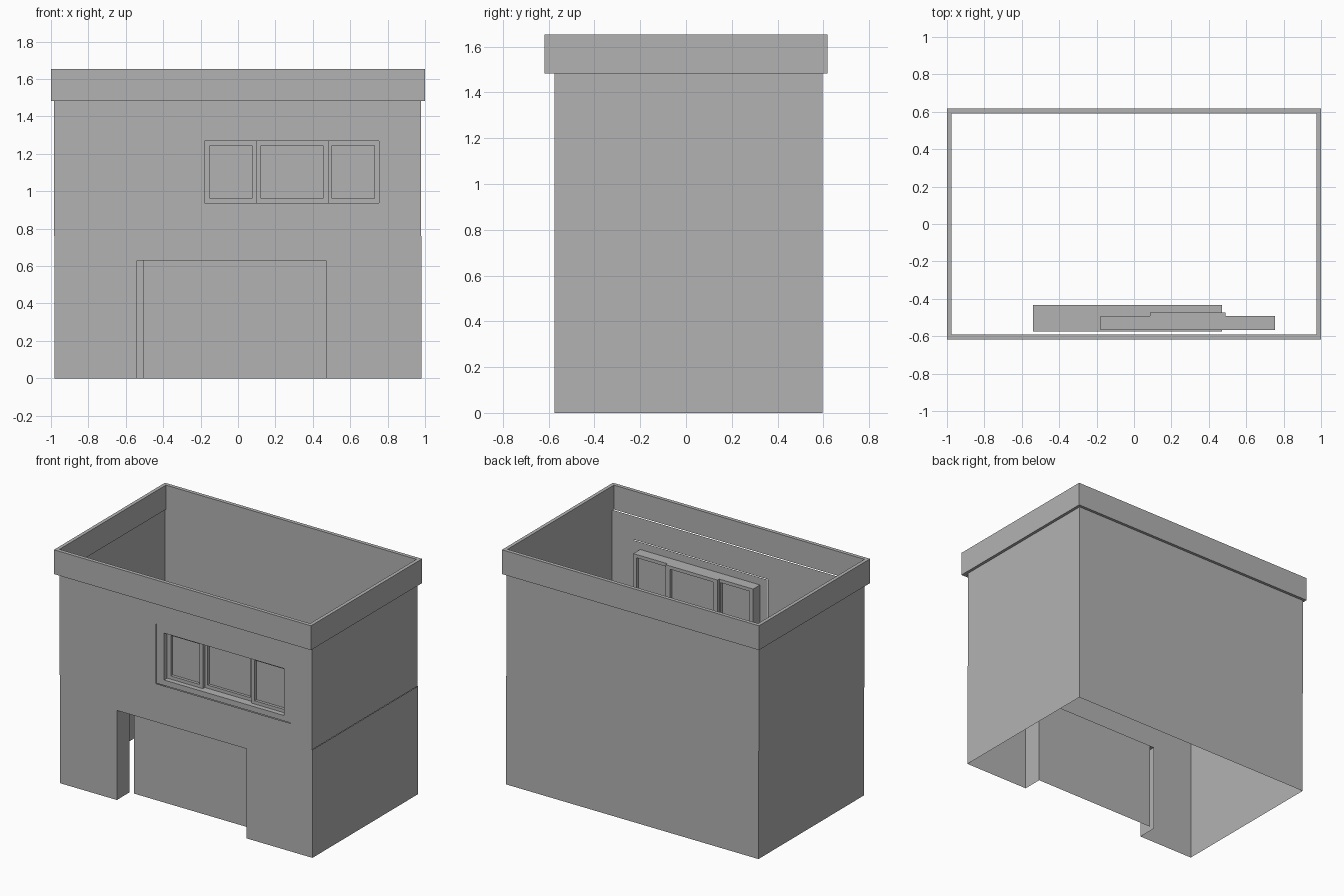
import bpy

if "Cube" in bpy.data.objects:
    bpy.data.objects.remove(bpy.data.objects["Cube"])

YF, YB = -0.575, 0.597      # front and back wall planes
STEP, WALL_TOP = 0.76, 1.485

grey = bpy.data.materials.new("dark_grey")
grey.diffuse_color = (0.45, 0.45, 0.45, 1)
grey.use_nodes = True
grey.node_tree.nodes["Principled BSDF"].inputs["Base Color"].default_value = grey.diffuse_color


def mesh(name, quads):
    verts = [p for q in quads for p in q]
    faces = [tuple(range(4 * i, 4 * i + 4)) for i in range(len(quads))]
    me = bpy.data.meshes.new(name)
    me.from_pydata(verts, [], faces)
    me.materials.append(grey)
    ob = bpy.data.objects.new(name, me)
    bpy.context.collection.objects.link(ob)
    # weld the shared corners
    weld = ob.modifiers.new("weld", 'WELD')
    weld.merge_threshold = 0.0005
    return ob


def sheet(x0, x1, z0, z1, y):
    return [(x0, y, z0), (x1, y, z0), (x1, y, z1), (x0, y, z1)]


def sheet_with_hole(outer, hole, y):
    """Upright sheet around a rectangular hole, both as x0, x1, z0, z1."""
    a, b, c, d = outer
    e, f, g, h = hole
    xs, zs = (a, e, f, b), (c, g, h, d)
    return [sheet(xs[i], xs[i + 1], zs[j], zs[j + 1], y)
            for i in range(3) for j in range(3)
            if (i, j) != (1, 1) and xs[i] < xs[i + 1] and zs[j] < zs[j + 1]]


def tunnel(rect, y0, y1, outward=False, floor=True):
    """Four sides joining two equal rectangles at y0 and y1."""
    x0, x1, z0, z1 = rect
    c = [(x0, z0), (x0, z1), (x1, z1), (x1, z0)]
    quads = []
    for i in range(4 if floor else 3):
        p, q = c[i], c[(i + 1) % 4]
        quad = [(p[0], y0, p[1]), (q[0], y0, q[1]), (q[0], y1, q[1]), (p[0], y1, p[1])]
        quads.append(quad[::-1] if outward else quad)
    return quads


def shell(x0, x1, z0, z1):
    """Side and back walls, open at top, bottom and front."""
    c = [(x1, YF), (x1, YB), (x0, YB), (x0, YF)]
    return [[(*c[i], z0), (*c[i + 1], z0), (*c[i + 1], z1), (*c[i], z1)] for i in range(3)]


# storeys: the upper one sits slightly to the left of the lower one
door = (-0.54, 0.47, 0, 0.63)
plate = (-0.236, 0.81, 0.90, 1.32)
mesh("lower_walls", shell(-0.982, 0.982, 0, STEP)
     + sheet_with_hole((-0.982, 0.982, 0, STEP), door, YF))
mesh("upper_walls", shell(-0.985, 0.979, STEP, WALL_TOP)
     + sheet_with_hole((-0.985, 0.979, STEP, WALL_TOP), plate, YF))

# recessed garage entrance and its door, with a narrow gap on the left
mesh("garage_recess", tunnel(door, YF, -0.433, floor=False))
mesh("garage_door", [sheet(-0.505, 0.47, 0, 0.63, -0.433)])

# window surround, set just behind the wall, with a deep reveal
opening = (-0.178, 0.755, 0.938, 1.268)
mesh("window_surround", sheet_with_hole(plate, opening, -0.568)
     + tunnel(opening, -0.568, -0.492))


# window sashes: the middle one slides behind the outer two
def sash(name, outer, inner, y0, y1):
    mid = (y0 + y1) / 2
    back = [q[::-1] for q in sheet_with_hole(outer, inner, y1)]
    mesh(name, sheet_with_hole(outer, inner, y0) + back
         + tunnel(outer, y0, y1, outward=True) + tunnel(inner, y0, y1))
    mesh(name + "_glass", [sheet(*inner, mid)])


sash("left_sash", (-0.178, 0.10, 0.938, 1.268), (-0.15, 0.075, 0.961, 1.245), -0.533, -0.492)
sash("middle_sash", (0.085, 0.49, 0.938, 1.268), (0.122, 0.455, 0.961, 1.245), -0.511, -0.473)
sash("right_sash", (0.48, 0.755, 0.938, 1.268), (0.503, 0.73, 0.961, 1.245), -0.533, -0.492)

# parapet ring
zb, zt = 1.482, 1.653
signs = [(-1, -1), (1, -1), (1, 1), (-1, 1)]
rings = [(1.0, 0.617, zb), (1.0, 0.617, zt), (0.975, 0.591, zt), (0.975, 0.591, zb)]
loops = [[(sx * rx, sy * ry, z) for sx, sy in signs] for rx, ry, z in rings]
mesh("parapet", [[loops[r][i], loops[r][(i + 1) % 4],
                  loops[(r + 1) % 4][(i + 1) % 4], loops[(r + 1) % 4][i]]
                 for r in range(4) for i in range(4)])
